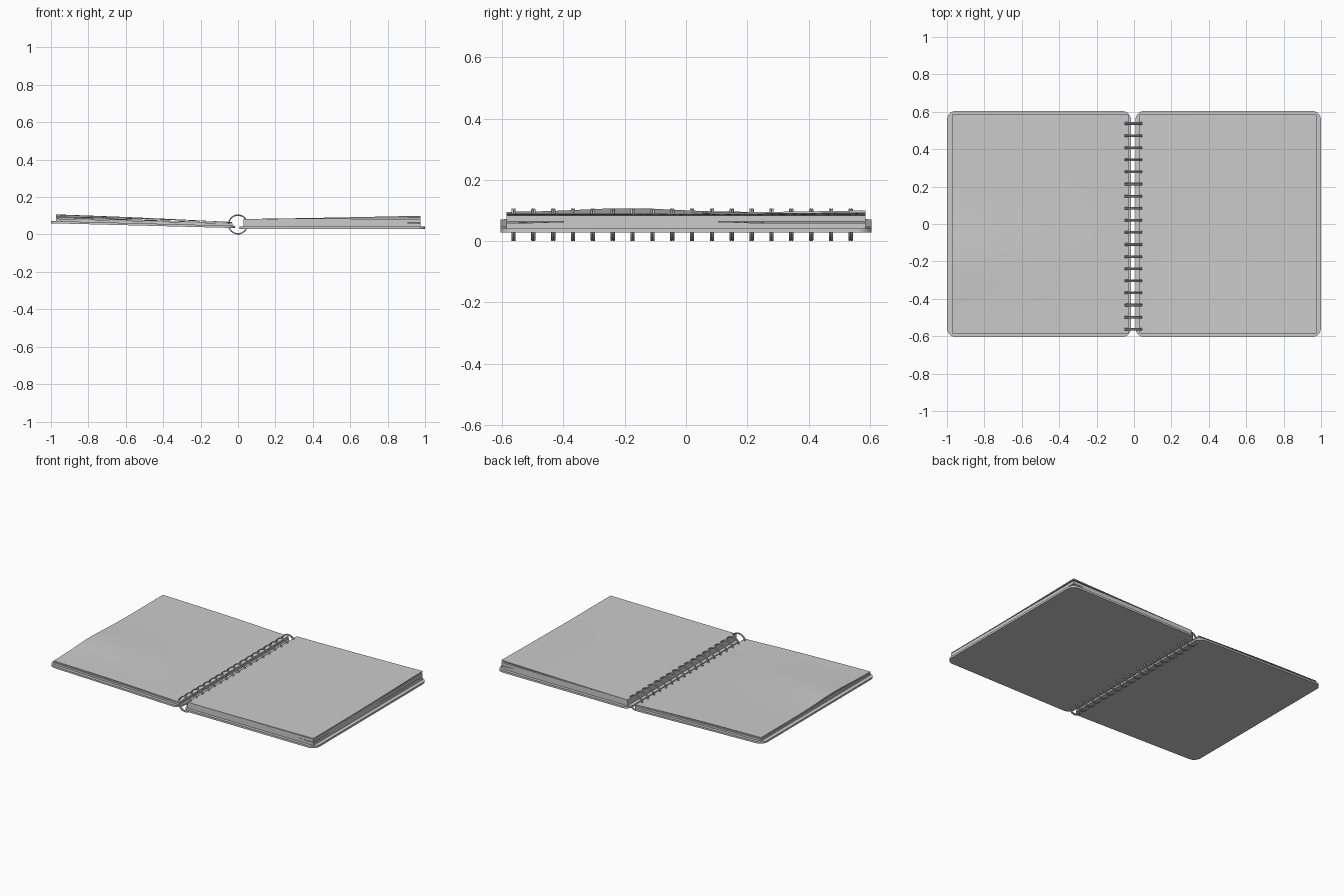
import bpy, bmesh, math

if "Cube" in bpy.data.objects:
    bpy.data.objects.remove(bpy.data.objects["Cube"])

def make_object(name, bm, angle=30):
    bmesh.ops.recalc_face_normals(bm, faces=bm.faces[:])
    me = bpy.data.meshes.new(name)
    bm.to_mesh(me)
    bm.free()
    ob = bpy.data.objects.new(name, me)
    bpy.context.collection.objects.link(ob)
    bpy.ops.object.select_all(action='DESELECT')
    ob.select_set(True)
    bpy.context.view_layer.objects.active = ob
    bpy.ops.object.shade_smooth_by_angle(angle=math.radians(angle))
    return ob

def cover(name, x0, x1, z_at, thick, hy=0.605, r=0.05, seg=8):
    # rounded rectangle, extruded and sheared to its tilt
    bm = bmesh.new()
    pts = []
    for cx, cy, a0 in ((x1 - r, hy - r, 0), (x0 + r, hy - r, 90),
                       (x0 + r, -hy + r, 180), (x1 - r, -hy + r, 270)):
        for i in range(seg + 1):
            a = math.radians(a0 + 90 * i / seg)
            pts.append((cx + r * math.cos(a), cy + r * math.sin(a)))
    low = [bm.verts.new((x, y, z_at(x))) for x, y in pts]
    top = [bm.verts.new((x, y, z_at(x) + thick)) for x, y in pts]
    bm.faces.new(low[::-1])
    bm.faces.new(top)
    n = len(pts)
    for i in range(n):
        j = (i + 1) % n
        bm.faces.new((low[i], low[j], top[j], top[i]))
    return make_object(name, bm)

def pages(name, x0, x1, bottom, top, hy=0.585, nx=24, ny=32):
    # closed sheet stack between two height functions of (u, v)
    bm = bmesh.new()
    grids = []
    for f in (bottom, top):
        grids.append([[bm.verts.new((x0 + (x1 - x0) * i / nx, -hy + 2 * hy * j / ny,
                                     f(i / nx, -1 + 2 * j / ny)))
                       for j in range(ny + 1)] for i in range(nx + 1)])
    for g in grids:
        for i in range(nx):
            for j in range(ny):
                bm.faces.new((g[i][j], g[i + 1][j], g[i + 1][j + 1], g[i][j + 1]))
    b, t = grids
    rim = ([(i, 0) for i in range(nx)] + [(nx, j) for j in range(ny)] +
           [(i, ny) for i in range(nx, 0, -1)] + [(0, j) for j in range(ny, 0, -1)])
    for k, (i, j) in enumerate(rim):
        m, n = rim[(k + 1) % len(rim)]
        bm.faces.new((b[i][j], b[m][n], t[m][n], t[i][j]))
    return make_object(name, bm)

# covers
cover("right_cover", 0.007, 1.0, lambda x: 0.029, 0.013)
left_z = lambda x: 0.034 - 0.026 * x
cover("left_cover", -1.0, -0.016, left_z, 0.012)

# right pages: two thick blocks with a slight gap, and a lifted top sheet
gap = lambda u, v: 0.005 * max(0, (u - 0.9) / 0.1) * min(1, max(0, abs(v + 0.25) - 0.4) * 4)
pages("right_lower_pages", 0.03, 0.975, lambda u, v: 0.042,
      lambda u, v: 0.064 - gap(u, v))
pages("right_upper_pages", 0.03, 0.975, lambda u, v: 0.064,
      lambda u, v: 0.081 + 0.003 * u)
r_lift = lambda u, v: u ** 1.3 * (0.004 + 0.010 * max(0, (v + 0.3) / 1.3) ** 1.2)
pages("right_top_sheet", 0.03, 0.975, lambda u, v: 0.081 + 0.003 * u + 0.6 * r_lift(u, v),
      lambda u, v: 0.083 + 0.003 * u + r_lift(u, v))

# left pages: block resting on the cover plus wavy loose sheets
base = lambda u: 0.0468 + 0.0246 * u
wave = lambda v: math.exp(-((v + 0.33) / 0.36) ** 2)
pages("left_lower_pages", -0.03, -0.973, lambda u, v: base(u),
      lambda u, v: base(u) + 0.012 + 0.001 * u)
l_lift = lambda u, v: 0.003 + u ** 1.4 * (0.004 + 0.012 * wave(v))
pages("left_middle_sheet", -0.03, -0.973,
      lambda u, v: base(u) + 0.012 + 0.5 * l_lift(u, v),
      lambda u, v: base(u) + 0.014 + 0.6 * l_lift(u, v))
pages("left_top_sheet", -0.03, -0.973,
      lambda u, v: base(u) + 0.015 + 0.75 * l_lift(u, v) + 0.004 * math.sin(math.pi * u),
      lambda u, v: base(u) + 0.017 + l_lift(u, v) + 0.004 * math.sin(math.pi * u))

# twin wire binding rings
def torus(bm, y, R=0.050, r=0.0035, zc=0.0535, n=32, m=8):
    rows = []
    for i in range(n):
        a = 2 * math.pi * i / n
        row = []
        for j in range(m):
            b = 2 * math.pi * j / m
            d = R + r * math.cos(b)
            row.append(bm.verts.new((d * math.cos(a), y + r * math.sin(b), zc + d * math.sin(a))))
        rows.append(row)
    for i in range(n):
        for j in range(m):
            k, l = (i + 1) % n, (j + 1) % m
            bm.faces.new((rows[i][j], rows[k][j], rows[k][l], rows[i][l]))

bm = bmesh.new()
for i in range(18):
    y = -0.5625 + i * 1.1 / 17
    torus(bm, y - 0.0035)
    torus(bm, y + 0.0035)
make_object("binding_rings", bm, 60)
